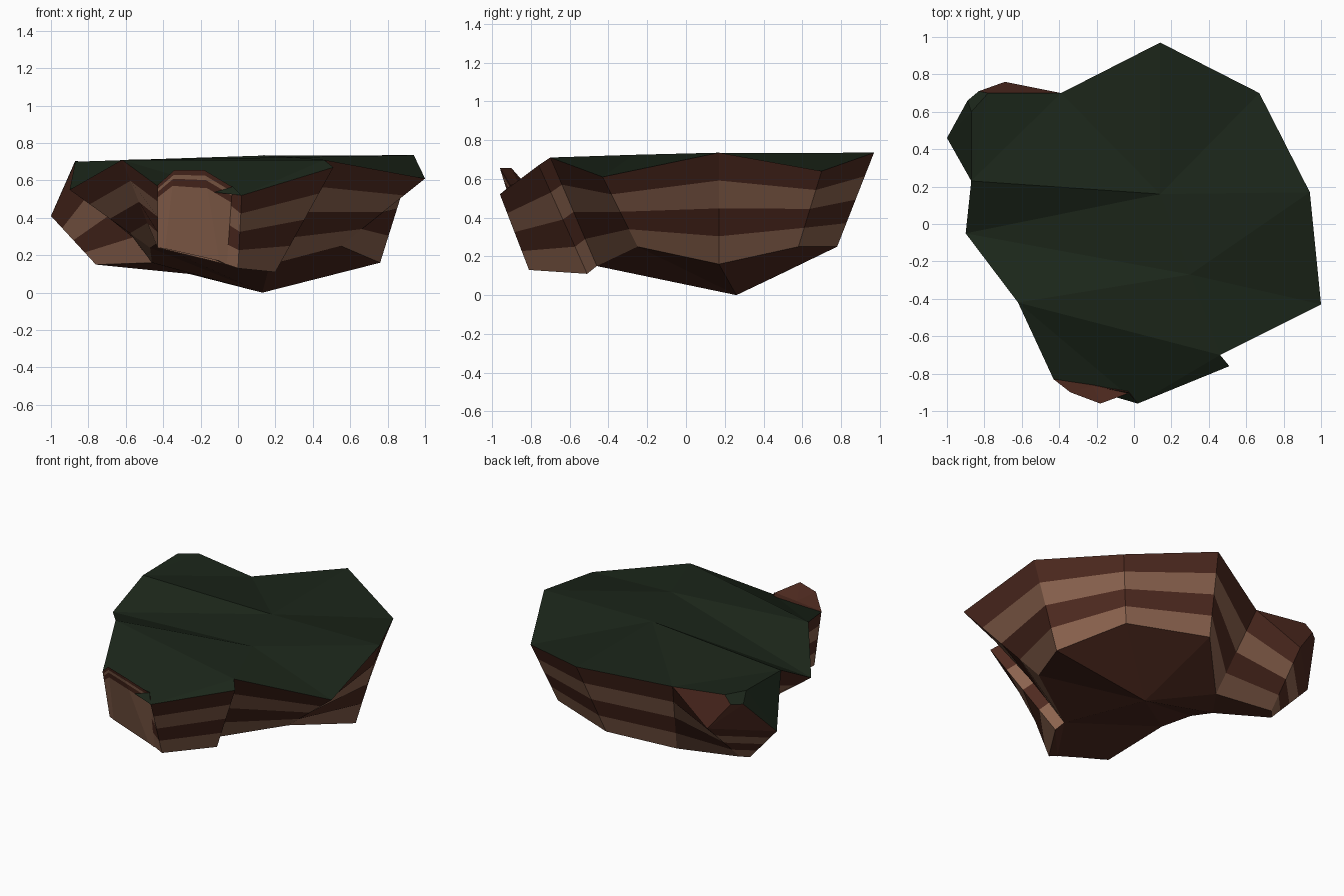
import bpy, bmesh
from mathutils import Vector

if "Cube" in bpy.data.objects:
    bpy.data.objects.remove(bpy.data.objects["Cube"])


def material(name, rgb):
    m = bpy.data.materials.new(name)
    m.diffuse_color = (*rgb, 1)
    m.use_nodes = True
    m.node_tree.nodes["Principled BSDF"].inputs["Base Color"].default_value = m.diffuse_color
    return m


GRASS, DARK, LIGHT = 0, 1, 2
MATS = [material("grass", (0.011, 0.019, 0.010)),
        material("dark_earth", (0.077, 0.023, 0.014)),
        material("light_earth", (0.26, 0.125, 0.077))]
EVEN = (0, 0.25, 0.5, 0.75, 1)


def chunk(name, columns, apex=None, top_mat=GRASS, levels=EVEN, cap=None):
    """Banded wall between a top and a bottom loop, closed above and below."""
    bm = bmesh.new()
    rings = [[bm.verts.new(Vector(t).lerp(Vector(b), f)) for t, b in columns]
             for f in levels]
    n = len(columns)

    def face(verts, mat):
        bm.faces.new(verts).material_index = mat

    # alternating earth bands
    for k in range(len(rings) - 1):
        a, b = rings[k], rings[k + 1]
        for i in range(n):
            j = (i + 1) % n
            face((a[i], b[i], b[j], a[j]), DARK if k % 2 == 0 else LIGHT)
    # top surface
    if cap:
        points, polys = cap
        verts = rings[0] + [bm.verts.new(p) for p in points]
        for ids, mat in polys:
            face([verts[i] for i in ids], mat)
    else:
        face(rings[0], top_mat)
    # underside
    if apex:
        v = bm.verts.new(apex)
        for i in range(n):
            face((v, rings[-1][i], rings[-1][(i + 1) % n]), DARK)
    else:
        face(rings[-1], DARK)
    bmesh.ops.triangulate(bm, faces=[f for f in bm.faces if len(f.verts) > 4])
    bmesh.ops.recalc_face_normals(bm, faces=bm.faces)
    me = bpy.data.meshes.new(name)
    bm.to_mesh(me)
    bm.free()
    for m in MATS:
        me.materials.append(m)
    bpy.context.collection.objects.link(bpy.data.objects.new(name, me))


# Main floating slab: (rim point, foot point) pairs around the outline
A, B = 9, 10
top_fan = [(0, 1, A), (1, 2, A), (2, B, A), (2, 3, B), (3, 4, B), (4, 5, B),
           (5, 6, B), (6, A, B), (6, 7, A), (7, 8, A), (8, 0, A)]
chunk("island_body", [
    ((0.14, 0.97, 0.735), (0.05, 0.78, 0.25)),
    ((0.67, 0.70, 0.64), (0.55, 0.58, 0.25)),
    ((0.94, 0.17, 0.735), (0.76, 0.17, 0.16)),
    ((1.00, -0.43, 0.61), (0.55, -0.25, 0.25)),
    ((0.46, -0.70, 0.71), (0.17, -0.46, 0.15)),
    ((-0.62, -0.42, 0.71), (-0.44, -0.26, 0.26)),
    ((-0.90, -0.05, 0.55), (-0.47, -0.02, 0.24)),
    ((-0.87, 0.23, 0.70), (-0.46, 0.20, 0.16)),
    ((-0.39, 0.70, 0.64), (-0.26, 0.47, 0.10)),
], apex=(0.13, 0.26, 0.0),
    cap=([(0.14, 0.16, 0.733), (0.30, -0.27, 0.724)], [(f, GRASS) for f in top_fan]))

# Sloping ledge at the front
chunk("front_ledge", [
    ((0.51, -0.76, 0.67), (0.20, -0.51, 0.11)),
    ((0.46, -0.70, 0.71), (0.17, -0.46, 0.15)),
    ((-0.62, -0.42, 0.71), (-0.44, -0.26, 0.26)),
    ((-0.43, -0.83, 0.57), (-0.43, -0.75, 0.24)),
    ((-0.03, -0.90, 0.57), (-0.06, -0.80, 0.15)),
    ((0.02, -0.96, 0.52), (0.00, -0.81, 0.13)),
])

# Bare rock bulging from the front ledge
chunk("front_rock", [
    ((-0.43, -0.83, 0.575), (-0.43, -0.755, 0.24)),
    ((-0.34, -0.90, 0.655), (-0.39, -0.77, 0.235)),
    ((-0.18, -0.96, 0.655), (-0.10, -0.81, 0.17)),
    ((-0.03, -0.905, 0.565), (-0.06, -0.805, 0.15)),
    ((-0.22, -0.865, 0.575), (-0.24, -0.76, 0.22)),
], top_mat=DARK, levels=(0, 0.06, 0.11, 0.2, 1))

# Faceted outcrop at the back left, grassy inside and bare outside
chunk("left_outcrop", [
    ((-0.39, 0.70, 0.64), (-0.26, 0.47, 0.10)),
    ((-0.69, 0.76, 0.46), (-0.72, 0.45, 0.16)),
    ((-1.00, 0.46, 0.41), (-0.76, 0.40, 0.15)),
    ((-0.87, 0.23, 0.70), (-0.46, 0.20, 0.16)),
], cap=([(-0.78, 0.70, 0.69), (-0.87, 0.60, 0.705),
         (-0.83, 0.71, 0.64), (-0.89, 0.66, 0.64)], [
    ((0, 4, 3), GRASS), ((4, 5, 3), GRASS),
    ((4, 6, 7, 5), GRASS), ((5, 7, 2), GRASS), ((5, 2, 3), GRASS),
    ((0, 1, 6, 4), DARK), ((6, 1, 7), DARK), ((7, 1, 2), DARK)]))
